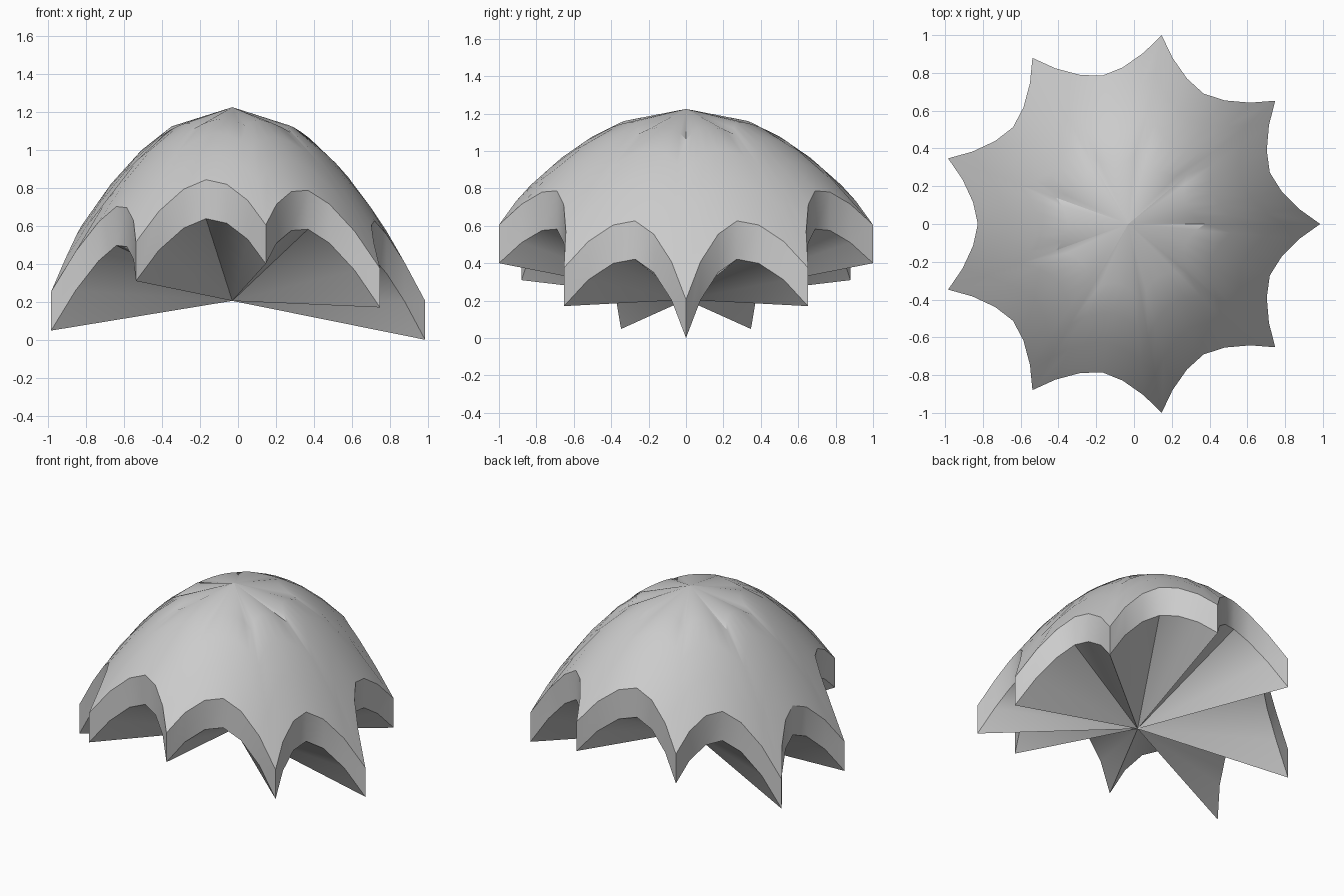
import bpy, bmesh, math

cube = bpy.data.objects.get("Cube")
if cube:
    bpy.data.objects.remove(cube, do_unlink=True)

# Single plain grey
grey = bpy.data.materials.new("plain grey")
grey.use_nodes = True
COLOUR = (0.6, 0.6, 0.6, 1)
grey.diffuse_color = COLOUR
grey.node_tree.nodes["Principled BSDF"].inputs["Base Color"].default_value = COLOUR

CENTRE_X = -0.03
APEX_Z = 1.22
THICKNESS = 0.205
POINTS = 9
# One scallop: (angle from its tip in degrees, radius)
SCALLOP = [(0, 1.0154), (4.9, 0.91), (12.0, 0.83),
           (20, 0.797), (28.0, 0.83), (35.1, 0.91)]
RINGS = (0.4, 0.6, 0.8, 1.0)


def dome_height(dx, y):
    """Elliptic paraboloid, steeper along x than along y."""
    return APEX_Z - 0.989 * dx * dx - 0.589 * y * y


outline = []
for k in range(POINTS):
    for angle, radius in SCALLOP:
        a = math.radians(k * 360 / POINTS + angle)
        outline.append((radius * math.cos(a), radius * math.sin(a)))
n = len(outline)

bm = bmesh.new()


def bridge(lower, upper):
    for i in range(n):
        j = (i + 1) % n
        bm.faces.new((lower[i], lower[j], upper[j], upper[i]))


def fan(centre, ring, flip=False):
    for i in range(n):
        j = (i + 1) % n
        a, b = (j, i) if flip else (i, j)
        bm.faces.new((centre, ring[a], ring[b]))


# Domed top: apex fan, then scalloped rings out to the rim
apex = bm.verts.new((CENTRE_X, 0, APEX_Z))
rings = []
for s in RINGS:
    rings.append([bm.verts.new((CENTRE_X + x * s, y * s, dome_height(x * s, y * s)))
                  for x, y in outline])
fan(apex, rings[0])
for inner, outer in zip(rings, rings[1:]):
    bridge(outer, inner)

# Rim wall dropping straight down
rim = rings[-1]
base = [bm.verts.new((v.co.x, v.co.y, v.co.z - THICKNESS)) for v in rim]
bridge(base, rim)

# Pleated underside meeting at a single low centre point
fan(bm.verts.new((CENTRE_X, 0, 0.2)), base, flip=True)

bmesh.ops.recalc_face_normals(bm, faces=bm.faces[:])
lowest = min(v.co.z for v in bm.verts)
for v in bm.verts:
    v.co.z -= lowest

mesh = bpy.data.meshes.new("scalloped_dome")
bm.to_mesh(mesh)
bm.free()
mesh.materials.append(grey)
dome = bpy.data.objects.new("scalloped_dome", mesh)
bpy.context.collection.objects.link(dome)

bpy.ops.object.select_all(action='DESELECT')
dome.select_set(True)
bpy.context.view_layer.objects.active = dome
bpy.ops.object.shade_smooth_by_angle(angle=math.radians(30))
